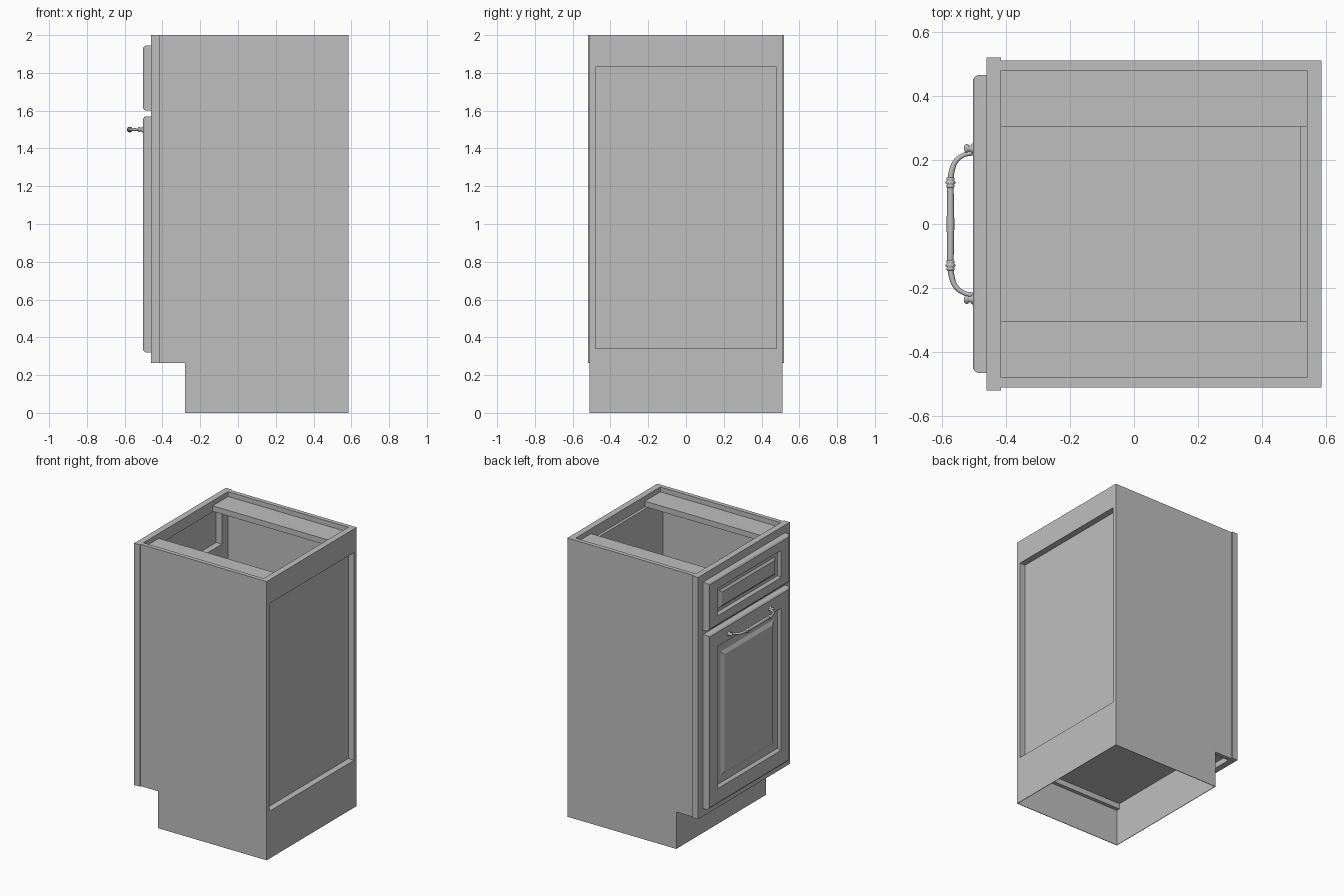
import bpy, bmesh, math
from mathutils import Vector

old = bpy.data.objects.get("Cube")
if old:
    bpy.data.objects.remove(old, do_unlink=True)

# One grey for everything
grey = bpy.data.materials.new("plain_grey")
GREY = (0.52, 0.52, 0.52, 1)
grey.diffuse_color = GREY
grey.use_nodes = True
for node in grey.node_tree.nodes:
    if node.type == 'BSDF_PRINCIPLED':
        node.inputs["Base Color"].default_value = GREY


def add_object(name, bm):
    bmesh.ops.recalc_face_normals(bm, faces=bm.faces)
    mesh = bpy.data.meshes.new(name)
    bm.to_mesh(mesh)
    bm.free()
    ob = bpy.data.objects.new(name, mesh)
    mesh.materials.append(grey)
    bpy.context.collection.objects.link(ob)
    return ob


def box(bm, x, y, z):
    """Add a box spanning three (low, high) ranges."""
    verts = bmesh.ops.create_cube(bm, size=1)["verts"]
    for v in verts:
        v.co = [(r[0] + r[1]) / 2 + c * (r[1] - r[0]) for r, c in zip((x, y, z), v.co)]


def board(name, x, y, z):
    bm = bmesh.new()
    box(bm, x, y, z)
    return add_object(name, bm)


def frame(name, x, y, z, bars_z, half_open):
    """Upright frame: two stiles, joined by rails at the given heights."""
    bm = bmesh.new()
    box(bm, x, (-y, -half_open), z)
    box(bm, x, (half_open, y), z)
    for bar in bars_z:
        box(bm, x, (-half_open, half_open), bar)
    return add_object(name, bm)


def panel_front(name, half_y, z0, z1, profile):
    """Moulded front made of nested rectangles; profile is (inset y, inset z, x)."""
    bm = bmesh.new()
    rings = []
    for iy, iz, x in profile:
        y, a, b = half_y - iy, z0 + iz, z1 - iz
        rings.append([bm.verts.new((x, *p)) for p in ((-y, a), (y, a), (y, b), (-y, b))])
    for r, s in zip(rings, rings[1:]):
        for i in range(4):
            j = (i + 1) % 4
            bm.faces.new((r[i], r[j], s[j], s[i]))
    bm.faces.new(rings[0])
    bm.faces.new(rings[-1])
    return add_object(name, bm)


# Cabinet sides, stretchers and thin plinth walls
for side, word in ((-1, "right"), (1, "left")):
    def span(a, b):
        return tuple(sorted((side * a, side * b)))
    board(word + "_side", (-0.415, 0.54), span(0.48, 0.51), (0.265, 2))
    board(word + "_plinth_wall", (-0.28, 0.585), span(0.506, 0.51), (0, 0.265))
    board(word + "_stretcher", (-0.415, 0.54), span(0.305, 0.48), (1.925, 1.965))

# Toe board, floor and back
board("toe_board", (-0.28, -0.276), (-0.506, 0.506), (0, 0.305))
board("plinth_back", (0.581, 0.585), (-0.506, 0.506), (0, 0.265))
board("cabinet_floor", (-0.415, 0.52), (-0.48, 0.48), (0.305, 0.34))
frame("back_frame", (0.54, 0.585), 0.51, (0.265, 2), ((0.265, 0.34), (1.83, 2)), 0.48)
board("back_panel", (0.52, 0.54), (-0.48, 0.48), (0.305, 1.925))

# Face frame with drawer and door openings
frame("face_frame", (-0.46, -0.415), 0.52, (0.265, 2),
      ((0.265, 0.34), (1.54, 1.65), (1.92, 2)), 0.41)

# Drawer front and door
EDGE = [(0, 0, -0.46), (0, 0, -0.487), (0.004, 0.004, -0.496), (0.014, 0.014, -0.503)]
panel_front("drawer_front", 0.465, 1.6, 1.945, EDGE + [
    (0.105, 0.075, -0.503), (0.118, 0.088, -0.484), (0.145, 0.110, -0.484),
    (0.165, 0.125, -0.496)])
panel_front("door", 0.465, 0.32, 1.57, EDGE + [
    (0.105, 0.115, -0.503), (0.120, 0.130, -0.484), (0.165, 0.180, -0.484),
    (0.190, 0.205, -0.498)])


# Curved handle: half the path is listed as (x, y, radius) and mirrored
HANDLE_Z = 1.5
half = [(-0.505, 0.222, 0.008), (-0.532, 0.215, 0.007), (-0.557, 0.195, 0.008),
        (-0.569, 0.165, 0.009), (-0.573, 0.13, 0.010), (-0.573, 0.07, 0.011)]
path = half + [(-0.573, 0, 0.012)] + [(x, -y, r) for x, y, r in reversed(half)]
curve = bpy.data.curves.new("handle_bar", 'CURVE')
curve.dimensions = '3D'
curve.bevel_depth = 1
curve.bevel_resolution = 3
curve.resolution_u = 6
curve.use_fill_caps = True
spline = curve.splines.new('BEZIER')
spline.bezier_points.add(len(path) - 1)
for point, (x, y, r) in zip(spline.bezier_points, path):
    point.co = (x, y, HANDLE_Z)
    point.radius = r
    point.handle_left_type = point.handle_right_type = 'AUTO'
curve.materials.append(grey)
bpy.context.collection.objects.link(bpy.data.objects.new("handle_bar", curve))


def turned(name, origin, axis, profile, sides=16):
    """Lathe a (distance along axis, radius) profile."""
    bm = bmesh.new()
    turn = Vector(axis).to_track_quat('Z', 'Y')
    rings = []
    for d, r in profile:
        rings.append([bm.verts.new(Vector(origin) + turn @ Vector(
            (r * math.cos(a), r * math.sin(a), d)))
            for a in (2 * math.pi * i / sides for i in range(sides))])
    for r, s in zip(rings, rings[1:]):
        for i in range(sides):
            j = (i + 1) % sides
            bm.faces.new((r[i], r[j], s[j], s[i]))
    bm.faces.new(rings[0])
    bm.faces.new(rings[-1])
    ob = add_object(name, bm)
    ob.data.shade_smooth()
    return ob


# Handle collars, feet and end knobs
for side, word in ((-1, "right"), (1, "left")):
    turned(word + "_handle_collar", (-0.573, side * 0.113, HANDLE_Z), (0, side, 0), [
        (0, 0.010), (0.003, 0.013), (0.007, 0.013), (0.010, 0.011), (0.013, 0.015),
        (0.019, 0.015), (0.022, 0.011), (0.025, 0.013), (0.029, 0.013), (0.032, 0.010)])
    turned(word + "_handle_foot", (-0.500, side * 0.235, HANDLE_Z), (-1, 0, 0), [
        (0, 0.017), (0.006, 0.016), (0.010, 0.010), (0.016, 0.009), (0.020, 0.013),
        (0.026, 0.013), (0.030, 0.007)])
    turned(word + "_handle_knob", (-0.515, side * 0.238, HANDLE_Z), (-1, side * 0.1, 0), [
        (0, 0.004), (0.003, 0.009), (0.008, 0.011), (0.013, 0.009), (0.016, 0.004)])
